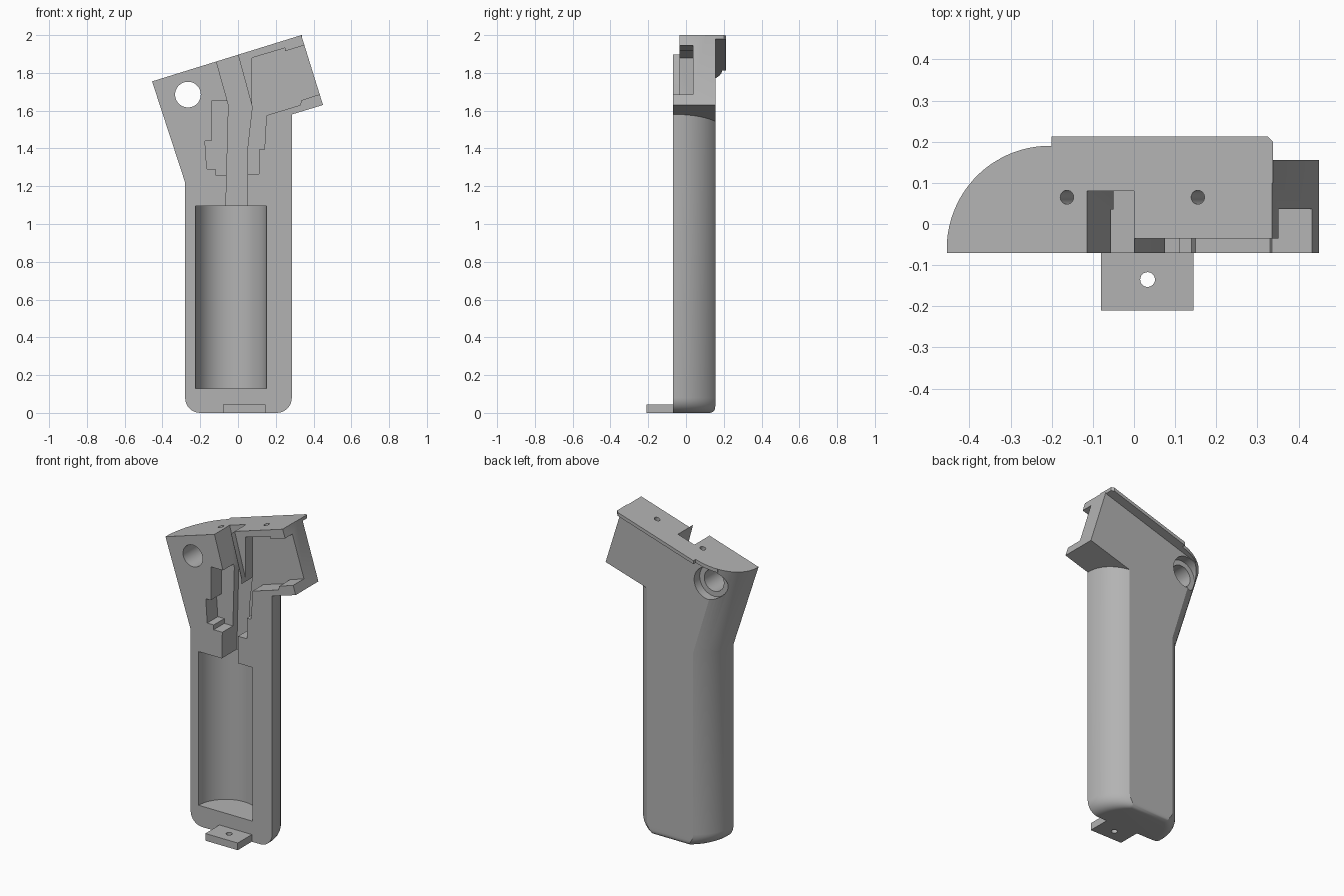
import bpy, bmesh, math
from mathutils import Matrix, Vector

cube = bpy.data.objects.get("Cube")
if cube:
    bpy.data.objects.remove(cube, do_unlink=True)

grey = bpy.data.materials.new("plain_grey")
grey.use_nodes = True
grey.diffuse_color = (0.45, 0.45, 0.45, 1)
grey.node_tree.nodes["Principled BSDF"].inputs["Base Color"].default_value = grey.diffuse_color

FRONT, BACK, SLOPE = -0.07, 0.155, 0.31
ARC, ARC_Y = 0.25, -0.06


def top_z(x):
    return 1.896 + SLOPE * x


def finish(name, bm):
    bmesh.ops.recalc_face_normals(bm, faces=bm.faces[:])
    me = bpy.data.meshes.new(name)
    bm.to_mesh(me)
    bm.free()
    me.materials.append(grey)
    ob = bpy.data.objects.new(name, me)
    bpy.context.scene.collection.objects.link(ob)
    return ob


def loft(name, rings):
    """Skin a list of equal-length closed rings and cap both ends."""
    bm = bmesh.new()
    loops = [[bm.verts.new(p) for p in r] for r in rings]
    n = len(loops[0])
    for a, b in zip(loops, loops[1:]):
        for i in range(n):
            j = (i + 1) % n
            bm.faces.new((a[i], a[j], b[j], b[i]))
    bm.faces.new(loops[0])
    bm.faces.new(loops[-1])
    return finish(name, bm)


def prism(name, pts, y0, y1):
    return loft(name, [[(x, y, z) for x, z in pts] for y in (y0, y1)])


def rod(name, start, end, r, seg=48):
    a, b = Vector(start), Vector(end)
    bm = bmesh.new()
    turn = (b - a).to_track_quat('Z', 'Y').to_matrix().to_4x4()
    bmesh.ops.create_cone(bm, cap_ends=True, segments=seg, radius1=r, radius2=r,
                          depth=(b - a).length,
                          matrix=Matrix.Translation((a + b) / 2) @ turn)
    return finish(name, bm)


def volume(me):
    bm = bmesh.new()
    bm.from_mesh(me)
    v = bm.calc_volume(signed=True)
    bm.free()
    return v


def combine(body, tool, op):
    """Boolean with the first solver whose result has a sensible volume."""
    before, extra = volume(body.data), volume(tool.data)
    low, high = (before, before + extra) if op == 'UNION' else (before - extra, before)
    low = max(low, before * 0.4)
    done = False
    for solver in ('MANIFOLD', 'EXACT', 'FLOAT'):
        mod = body.modifiers.new(op, 'BOOLEAN')
        mod.operation, mod.object, mod.solver = op, tool, solver
        bpy.context.view_layer.update()
        graph = bpy.context.evaluated_depsgraph_get()
        result = bpy.data.meshes.new_from_object(body.evaluated_get(graph))
        body.modifiers.remove(mod)
        done = low * 0.999 <= volume(result) <= high * 1.001
        if done:
            body.data = result
            break
    # A part that cannot be fused stays as its own object
    if done or op == 'DIFFERENCE':
        bpy.data.objects.remove(tool, do_unlink=True)


def section(xl, xr, back):
    """Flat front, arched sides, flat back."""
    a1 = math.asin((back - ARC_Y) / ARC)
    side = [(ARC - ARC * math.cos(a1 * i / 14), ARC_Y + ARC * math.sin(a1 * i / 14))
            for i in range(15)]
    left = [(xl, FRONT)] + [(xl + d, y) for d, y in side]
    right = [(xr - d, y) for d, y in reversed(side)] + [(xr, FRONT)]
    return left + right


# Grip: rounded foot, straight shaft, raked upper part with sloping top
rings = []
for i in range(9):
    z = 0.08 * (1 - math.cos(math.pi / 2 * i / 8))
    inset = 0.08 * (1 - math.sin(math.pi / 2 * i / 8))
    lip = max(0, 0.03 - z)
    back = BACK - (0.03 - math.sqrt(max(0, 0.03 ** 2 - lip ** 2)))
    rings.append([(x, y, z) for x, y in section(-0.28 + inset, 0.285 - inset, back)])
rings.append([(x, y, 1.22) for x, y in section(-0.28, 0.285, BACK)])
rings.append([(x, y, top_z(x)) for x, y in section(-0.455, 0.285, BACK)])
body = loft("grip_shell", rings)

# Head block
head = prism("head_block", [(-0.1, top_z(-0.1)), (0.335, top_z(0.335)), (0.45, 1.63),
                            (0.285, 1.58), (0.1, 1.524), (-0.1, 1.6)], FRONT, BACK)
combine(body, head, 'UNION')

# Thin flange along the back of the sloping top
plan = [(-0.2, 0.1), (-0.3, 0.1)]
for i in range(8):
    a = math.radians(60 + 30 * i / 7)
    plan.append((-0.205 - ARC * math.cos(a), ARC_Y + ARC * math.sin(a)))
plan += [(-0.2, 0.19), (-0.2, 0.213), (0.325, 0.213), (0.338, 0.2), (0.338, 0.1)]
flange = loft("flange", [[(x, y, top_z(x) - d) for x, y in plan] for d in (0.022, 0)])
combine(body, flange, 'UNION')

# Foot tab
tab = prism("foot_tab", [(-0.08, 0), (0.145, 0), (0.145, 0.045), (-0.08, 0.045)], -0.21, 0)
combine(body, tab, 'UNION')

# Pockets opened from the front: outline and depth
channel = [(-0.065, 1.05), (0.05, 1.05), (0.05, 1.4), (0.075, 1.62), (-0.02, 1.97),
           (-0.145, 1.97), (-0.05, 1.63), (-0.06, 1.26)]
switch = [(-0.03, 1.26), (-0.12, 1.26), (-0.12, 1.29), (-0.165, 1.29), (-0.175, 1.44),
          (-0.14, 1.44), (-0.14, 1.65), (-0.03, 1.65)]
motor = [(0.075, 1.6), (0.075, 1.88), (0.25, 1.932), (0.25, 1.915), (0.52, 1.998),
         (0.52, 1.715), (0.335, 1.655), (0.33, 1.63), (0.15, 1.575), (0.14, 1.395),
         (0.11, 1.395), (0.11, 1.265), (0.03, 1.265), (0.03, 1.6)]
rim = [(0.075, 1.63), (-0.03, 2.01), (0.5, 2.15), (0.5, 1.8), (0.2, 1.7)]
for pts, depth in ((channel, 0.08), (switch, 0.035), (motor, 0.037), (rim, -0.035)):
    combine(body, prism("pocket", pts, -0.3, depth), 'DIFFERENCE')

# Round cell bay
combine(body, rod("cell_bay", (-0.037, FRONT, 0.13), (-0.037, FRONT, 1.095), 0.187, 80),
        'DIFFERENCE')

# Pivot hole with counterbore
for y0, y1, r in ((-0.3, 0.4, 0.068), (0.1, 0.4, 0.1)):
    combine(body, rod("pivot", (-0.265, y0, 1.685), (-0.265, y1, 1.685), r), 'DIFFERENCE')

# Screw holes in the top and in the tab
axis = Vector((-SLOPE, 0, 1)).normalized()
for x in (-0.163, 0.155):
    p = Vector((x, 0.065, top_z(x)))
    combine(body, rod("screw", p - axis * 0.12, p + axis * 0.1, 0.017, 24), 'DIFFERENCE')
combine(body, rod("screw", (0.033, -0.135, -0.1), (0.033, -0.135, 0.1), 0.018, 24), 'DIFFERENCE')

# Smooth the arcs, keep the edges crisp
bpy.ops.object.select_all(action='DESELECT')
body.select_set(True)
bpy.context.view_layer.objects.active = body
bpy.ops.object.shade_smooth_by_angle(angle=math.radians(25))
